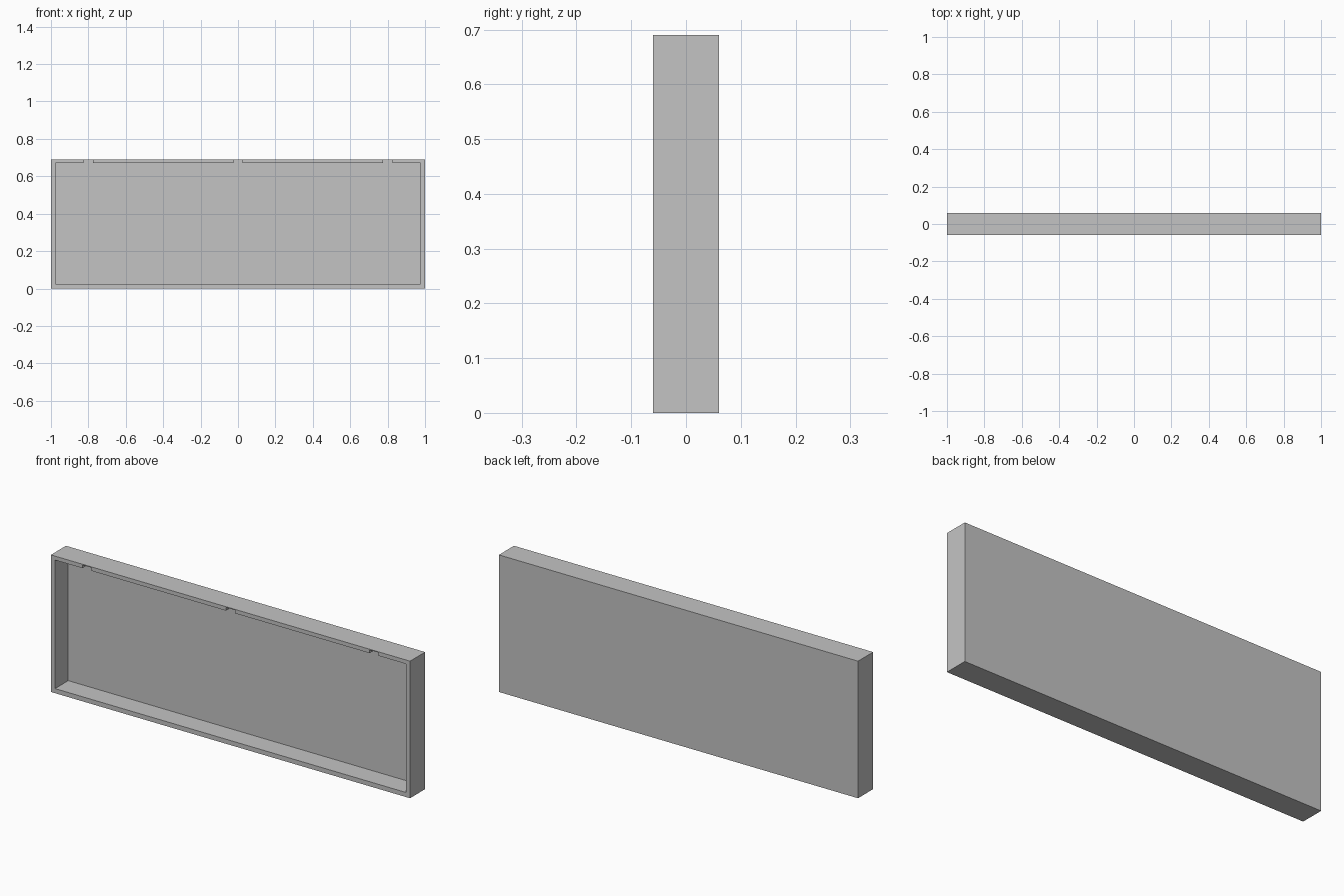
import bpy
import bmesh

default = bpy.data.objects.get("Cube")
if default:
    bpy.data.objects.remove(default, do_unlink=True)

HALF_W, HALF_D, HEIGHT = 1.0, 0.06, 0.69
WALL, BACK = 0.023, 0.015
SLOT_HALF, SLOT_RISE = 0.025, 0.016

grey = bpy.data.materials.new("plain grey")
grey.use_nodes = True
colour = (0.55, 0.55, 0.55, 1)
grey.diffuse_color = colour
grey.node_tree.nodes["Principled BSDF"].inputs["Base Color"].default_value = colour


def prism(name, outline, y0, y1):
    """Extrude an outline in the x-z plane from y0 to y1."""
    bm = bmesh.new()
    face = bm.faces.new([bm.verts.new((x, y0, z)) for x, z in outline])
    grown = bmesh.ops.extrude_face_region(bm, geom=[face])["geom"]
    moved = [g for g in grown if isinstance(g, bmesh.types.BMVert)]
    bmesh.ops.translate(bm, verts=moved, vec=(0, y1 - y0, 0))
    bmesh.ops.recalc_face_normals(bm, faces=bm.faces)
    mesh = bpy.data.meshes.new(name)
    bm.to_mesh(mesh)
    bm.free()
    mesh.materials.append(grey)
    obj = bpy.data.objects.new(name, mesh)
    bpy.context.collection.objects.link(obj)
    return obj


# Outer block of the shallow tray
tray = prism("tray", [(-HALF_W, 0), (HALF_W, 0), (HALF_W, HEIGHT), (-HALF_W, HEIGHT)],
             -HALF_D, HALF_D)

# Front recess, with three slots in its top edge
inner_w, inner_top = HALF_W - WALL, HEIGHT - WALL + 0.003
recess = [(-inner_w, WALL), (inner_w, WALL), (inner_w, inner_top)]
for x in (0.8, 0, -0.8):
    recess += [(x + SLOT_HALF, inner_top), (x + SLOT_HALF, inner_top + SLOT_RISE),
               (x - SLOT_HALF, inner_top + SLOT_RISE), (x - SLOT_HALF, inner_top)]
recess.append((-inner_w, inner_top))
cutter = prism("recess_cutter", recess, -2 * HALF_D, HALF_D - BACK)
cutter.hide_render = True

# Hollow out the tray and discard the cutter
cut = tray.modifiers.new("recess", 'BOOLEAN')
cut.operation = 'DIFFERENCE'
cut.solver = 'EXACT'
cut.object = cutter
bpy.context.view_layer.objects.active = tray
bpy.ops.object.modifier_apply(modifier=cut.name)
bpy.data.objects.remove(cutter, do_unlink=True)
